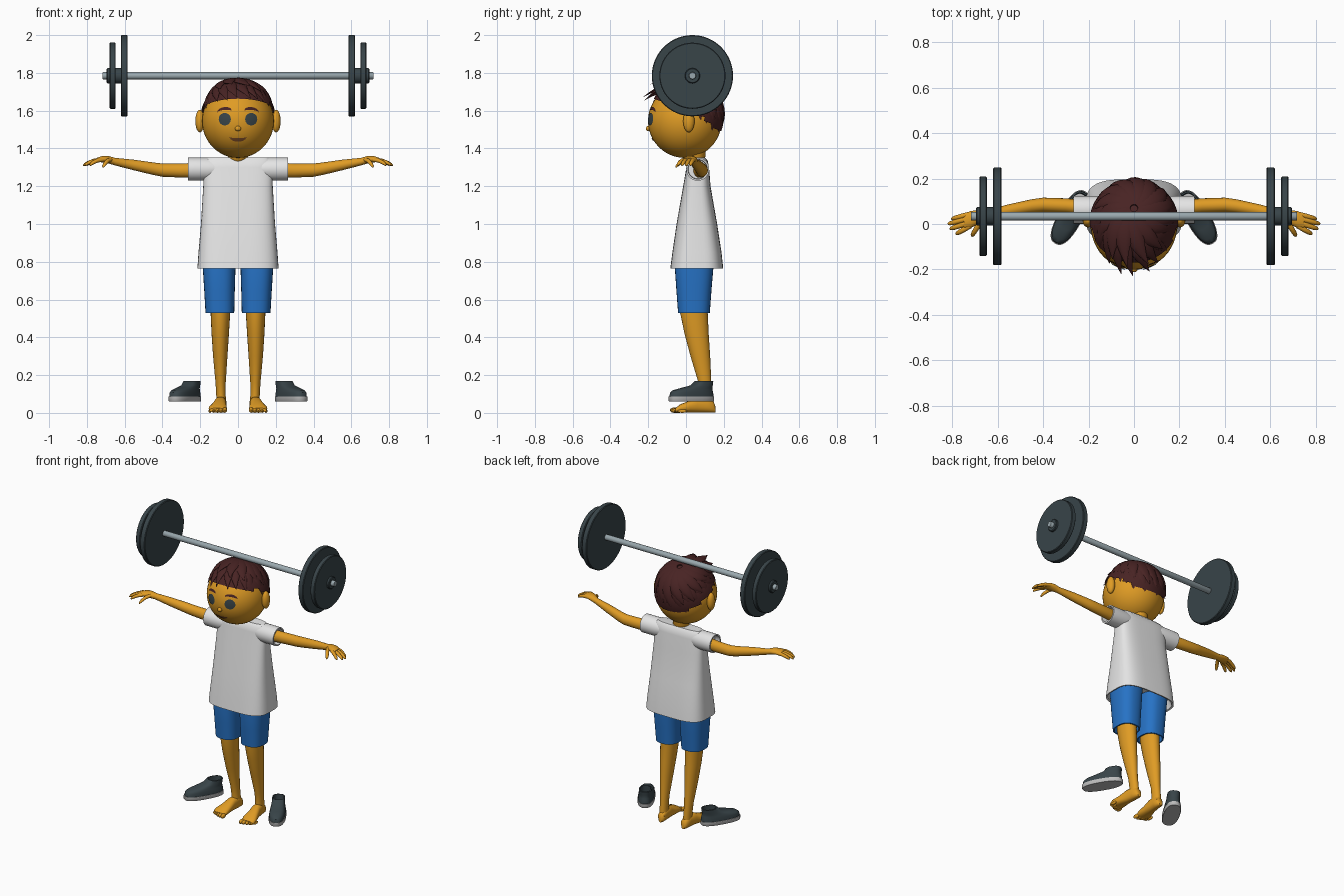
import bpy, bmesh, math, random
from mathutils import Vector, Matrix

if "Cube" in bpy.data.objects:
    bpy.data.objects.remove(bpy.data.objects["Cube"])

random.seed(4)
X, Y, Z = Vector((1, 0, 0)), Vector((0, 1, 0)), Vector((0, 0, 1))


def material(name, rgb):
    m = bpy.data.materials.new(name)
    m.diffuse_color = (*rgb, 1)
    m.use_nodes = True
    m.node_tree.nodes["Principled BSDF"].inputs["Base Color"].default_value = m.diffuse_color
    return m


SKIN = material("skin", (0.74, 0.33, 0.018))
HAIR = material("dark brown hair", (0.065, 0.017, 0.017))
WHITE = material("white cloth", (0.78, 0.78, 0.78))
BLUE = material("blue cloth", (0.02, 0.17, 0.56))
SLATE = material("dark slate", (0.04, 0.058, 0.066))
STEEL = material("steel", (0.32, 0.39, 0.42))
SOLE = material("grey rubber", (0.5, 0.5, 0.5))
LIP = material("lip brown", (0.2, 0.07, 0.02))


def finish(name, bm, mat):
    bmesh.ops.recalc_face_normals(bm, faces=bm.faces[:])
    me = bpy.data.meshes.new(name)
    bm.to_mesh(me)
    bm.free()
    me.materials.append(mat)
    ob = bpy.data.objects.new(name, me)
    bpy.context.collection.objects.link(ob)
    return ob


def ring(c, u, v, n=24, e=2.0):
    """Superellipse loop around c with half axes u and v."""
    out = []
    for i in range(n):
        a = 2 * math.pi * i / n
        co, si = math.cos(a), math.sin(a)
        out.append(Vector(c) + u * math.copysign(abs(co) ** (2 / e), co)
                   + v * math.copysign(abs(si) ** (2 / e), si))
    return out


def loft(bm, rings):
    loops = [[bm.verts.new(p) for p in r] for r in rings]
    n = len(loops[0])
    for a, b in zip(loops, loops[1:]):
        for i in range(n):
            bm.faces.new((a[i], a[(i + 1) % n], b[(i + 1) % n], b[i]))
    bm.faces.new(loops[0])
    bm.faces.new(loops[-1])


def ball(bm, c, r, seg=24):
    m = Matrix.Translation(c) @ Matrix.Diagonal((*r, 1))
    bmesh.ops.create_uvsphere(bm, u_segments=seg, v_segments=seg // 2, radius=1, matrix=m)


def flip(s, rings):
    """Mirror rings to the chosen side."""
    return [[Vector((p.x * s, p.y, p.z)) for p in r] for r in rings]


def lathe_x(name, profile, mat, y, z, s=1, n=48):
    """Turned part along x from (x, radius) pairs."""
    bm = bmesh.new()
    loft(bm, flip(s, [ring((x, y, z), Y * r, Z * r, n) for x, r in profile]))
    return finish(name, bm, mat)


# Head, neck, nose and ears
HC, HR = Vector((0, -0.006, 1.545)), 0.195
bm = bmesh.new()
ball(bm, HC, (0.19, HR, HR), 48)
ball(bm, (0, -0.2, 1.505), (0.016, 0.012, 0.014), 16)
for s in (-1, 1):
    ball(bm, (s * 0.202, 0.015, 1.545), (0.024, 0.03, 0.06))
finish("head", bm, SKIN)
bm = bmesh.new()
loft(bm, [ring((0, 0.05, z), X * r, Y * r) for z, r in
          ((1.315, 0.02), (1.33, 0.042), (1.355, 0.052), (1.42, 0.055))])
finish("neck", bm, SKIN)


# Face details: thin plates that follow the head
def face_plate(name, x0, x1, bottom, top, mat, n=16, rows=4):
    bm = bmesh.new()
    cols = []
    for i in range(n + 1):
        t = 0.5 - 0.5 * math.cos(math.pi * i / n)
        x = x0 + (x1 - x0) * t
        col = []
        for j in range(rows + 1):
            z = bottom(t) + (top(t) - bottom(t)) * j / rows
            d = (x / 0.19) ** 2 + ((z - HC.z) / HR) ** 2
            col.append(bm.verts.new((x, HC.y - HR * math.sqrt(max(0, 1 - d)) - 0.004, z)))
        cols.append(col)
    for a, b in zip(cols, cols[1:]):
        for j in range(rows):
            bm.faces.new((a[j], b[j], b[j + 1], a[j + 1]))
    bmesh.ops.remove_doubles(bm, verts=bm.verts[:], dist=1e-5)
    finish(name, bm, mat)


def arc(t):
    return math.sqrt(max(0, t * (1 - t))) * 2


for s in (-1, 1):
    face_plate("eye", s * 0.038, s * 0.102, lambda t: 1.555 - 0.033 * arc(t),
               lambda t: 1.555 + 0.033 * arc(t), SLATE)
    face_plate("eyebrow", s * 0.035, s * 0.11, lambda t: 1.598 + 0.01 * arc(t) - 0.008 * t,
               lambda t: 1.602 + 0.022 * arc(t) - 0.01 * t, HAIR)
face_plate("mouth", -0.045, 0.045, lambda t: 1.462 - 0.026 * arc(t),
           lambda t: 1.462 - 0.008 * arc(t), LIP)

# Hair: a cap trimmed at the hairline, covered with swirling locks
CC, TILT = Vector((0, 0, 1.56)), Matrix.Rotation(math.radians(-20), 3, 'X')


def hairline(a):
    return math.radians(84 + 6.5 * (1 - math.cos(a)) - 9 * math.sin(a) ** 2)


def direction(th, a):
    return TILT @ Vector((math.sin(th) * math.sin(a), -math.sin(th) * math.cos(a), math.cos(th)))


bm = bmesh.new()
ball(bm, (0, 0, 0), (1, 1, 1), 64)
bare = []
for f in bm.faces:
    c = f.calc_center_median().normalized()
    if math.acos(c.z) > hairline(math.atan2(c.x, -c.y)) - 0.08:
        bare.append(f)
bmesh.ops.delete(bm, geom=bare, context='FACES')
for v in bm.verts:
    v.co = CC + (TILT @ v.co) * 0.199
finish("hair_cap", bm, HAIR)


def lock(bm, az, th0, th1, swirl, r, w):
    front = max(0, math.cos(az + swirl))
    rings = []
    for i in range(10):
        t = i / 9
        d = direction(th0 + (th1 - th0) * t, az + swirl * t)
        nxt = direction(th0 + (th1 - th0) * (t + 0.02), az + swirl * (t + 0.02))
        side = d.cross(nxt - d).normalized()
        k = (0.35 + 0.65 * math.sin(math.pi * min(1, t * 0.8 + 0.1))) * (1 - t ** 4 * 0.93)
        p = CC + d * r * (1 + 0.32 * front ** 5 * t ** 3)
        rings.append(ring(p, side * w * k, d * 0.015 * k, 10))
    loft(bm, rings)


bm = bmesh.new()
for layer, (count, r, cut, w) in enumerate(((22, 0.192, 0.0, 0.04), (15, 0.2, 0.3, 0.042))):
    for i in range(count):
        az = 2 * math.pi * (i + 0.5 * layer) / count
        sw = 0.55 + random.uniform(-0.1, 0.1)
        end = hairline(az + sw) - cut + random.uniform(-0.05, 0.07)
        lock(bm, az, 0.08, end, sw, r, w)
finish("hair_locks", bm, HAIR)

# Shirt body with a hollow hem: (z, half width, front y, back y)
shirt = [(0.82, 0.19, -0.06, 0.17), (0.768, 0.205, -0.072, 0.185), (0.765, 0.215, -0.083, 0.197),
         (0.85, 0.209, -0.072, 0.188), (1.0, 0.196, -0.05, 0.165), (1.2, 0.184, -0.015, 0.13),
         (1.3, 0.182, 0.002, 0.122), (1.335, 0.178, 0.008, 0.115), (1.352, 0.16, 0.025, 0.1)]
bm = bmesh.new()
loft(bm, [ring((0, (f + b) / 2, z), X * w, Y * (b - f) / 2, 48, 3.4) for z, w, f, b in shirt])
finish("shirt", bm, WHITE)

for s in (-1, 1):
    lathe_x("sleeve", [(0.12, 0.055), (0.16, 0.061), (0.266, 0.061), (0.266, 0.052), (0.23, 0.05)],
            WHITE, 0.062, 1.29, s, 32)

    # Arm and hand: (x, y, z, half depth, half height)
    arm = [(0.2, 0.07, 1.285, 0.034, 0.04), (0.3, 0.08, 1.283, 0.033, 0.037),
           (0.4, 0.084, 1.285, 0.032, 0.035), (0.45, 0.078, 1.293, 0.031, 0.033),
           (0.55, 0.06, 1.312, 0.027, 0.028), (0.65, 0.042, 1.33, 0.019, 0.02),
           (0.685, 0.03, 1.34, 0.031, 0.02), (0.72, 0.02, 1.343, 0.037, 0.017),
           (0.748, 0.01, 1.34, 0.03, 0.01)]
    bm = bmesh.new()
    loft(bm, flip(s, [ring((x, y, z), Y * a, Z * b, 20) for x, y, z, a, b in arm]))
    # Four fingers and a thumb: base x, base y, tip x, tip y, tip z
    for bx, by, tx, ty, tz in ((0.72, 0.044, 0.805, 0.022, 1.312), (0.725, 0.025, 0.82, 0.0, 1.31),
                               (0.725, 0.006, 0.812, -0.022, 1.312),
                               (0.72, -0.008, 0.785, -0.045, 1.312),
                               (0.675, 0.012, 0.715, -0.055, 1.302)):
        rings = []
        for t, r in ((0, 0.011), (0.4, 0.0115), (0.75, 0.0105), (0.93, 0.008), (1, 0.003)):
            c = (bx + (tx - bx) * t, by + (ty - by) * t, 1.34 + (tz - 1.34) * t * t)
            side = Vector((by - ty, tx - bx, 0)).normalized()
            rings.append(ring(c, side * r, Z * r, 10))
        loft(bm, flip(s, rings))
    finish("arm", bm, SKIN)

    # Shorts leg with a hollow hem: (z, x, half width, y, half depth)
    shorts = [(0.58, 0.096, 0.062, 0.042, 0.07), (0.53, 0.096, 0.068, 0.042, 0.076),
              (0.53, 0.096, 0.076, 0.042, 0.084), (0.65, 0.098, 0.081, 0.042, 0.093),
              (0.78, 0.1, 0.087, 0.043, 0.103), (0.85, 0.098, 0.09, 0.045, 0.1)]
    bm = bmesh.new()
    loft(bm, flip(s, [ring((x, y, z), X * a, Y * b, 32, 2.5) for z, x, a, y, b in shorts]))
    finish("shorts_leg", bm, BLUE)

    # Leg: (z, x, half width, y, half depth)
    leg = [(0.03, 0.088, 0.026, 0.11, 0.036), (0.09, 0.09, 0.025, 0.108, 0.034),
           (0.16, 0.092, 0.027, 0.1, 0.034), (0.3, 0.094, 0.038, 0.076, 0.052),
           (0.42, 0.094, 0.046, 0.056, 0.064), (0.53, 0.093, 0.052, 0.042, 0.073),
           (0.62, 0.093, 0.054, 0.042, 0.074)]
    bm = bmesh.new()
    loft(bm, flip(s, [ring((x, y, z), X * a, Y * b) for z, x, a, y, b in leg]))
    finish("leg", bm, SKIN)

    # Foot with toes: (y, x, half width, half height)
    foot = [(0.156, 0.087, 0.012, 0.016), (0.145, 0.087, 0.024, 0.03), (0.11, 0.089, 0.029, 0.042),
            (0.06, 0.094, 0.032, 0.041), (0.02, 0.1, 0.039, 0.031), (-0.03, 0.107, 0.048, 0.022),
            (-0.055, 0.108, 0.043, 0.012)]
    bm = bmesh.new()
    loft(bm, flip(s, [ring((x, y, h + 0.002), X * a, Z * h, 24, 2.4) for y, x, a, h in foot]))
    for i in range(5):
        r = 0.0145 - 0.0012 * i
        ball(bm, (s * (0.07 + 0.0195 * i), -0.06 + 0.0025 * i * i, r), (r * 0.85, 0.026, r), 12)
    finish("foot", bm, SKIN)

    # Loose shoe standing beside the foot: (z, y, half width, half length)
    sole = [(0.06, -0.088, 0.05, 0.13), (0.064, -0.088, 0.053, 0.133), (0.086, -0.088, 0.053, 0.133)]
    upper = [(0.086, -0.088, 0.05, 0.129), (0.108, -0.087, 0.049, 0.126), (0.12, -0.08, 0.046, 0.116),
             (0.132, -0.056, 0.043, 0.09), (0.145, -0.027, 0.041, 0.062), (0.168, -0.012, 0.04, 0.05),
             (0.17, -0.012, 0.033, 0.043), (0.12, -0.014, 0.032, 0.042)]
    insole = [(0.121, -0.014, 0.031, 0.041), (0.125, -0.014, 0.031, 0.041)]
    for name, rows, mat in (("shoe_sole", sole, SOLE), ("shoe_upper", upper, SLATE),
                            ("shoe_lining", insole, SOLE)):
        bm = bmesh.new()
        loft(bm, [ring((0, y, z), X * a, Y * b, 32, 2.5) for z, y, a, b in rows])
        bm.transform(Matrix.Translation((s * 0.237, 0.105, 0))
                     @ Matrix.Rotation(s * math.radians(30), 4, 'Z'))
        finish(name, bm, mat)

    # Barbell weights and collar
    for name, x0, x1, r in (("large_plate", 0.584, 0.62, 0.215), ("small_plate", 0.648, 0.68, 0.175),
                            ("collar", 0.612, 0.695, 0.04)):
        lathe_x(name, [(x0, r - 0.004), (x0 + 0.004, r), (x1 - 0.004, r), (x1, r - 0.004)],
                SLATE, 0.034, 1.785, s, 64)

lathe_x("barbell_bar", [(-0.718, 0.017), (-0.715, 0.019), (0.715, 0.019), (0.718, 0.017)],
        STEEL, 0.034, 1.785, 1, 24)

# Smooth shading with crisp edges
for ob in bpy.data.objects:
    ob.select_set(True)
    bpy.context.view_layer.objects.active = ob
bpy.ops.object.shade_smooth_by_angle(angle=math.radians(42))
